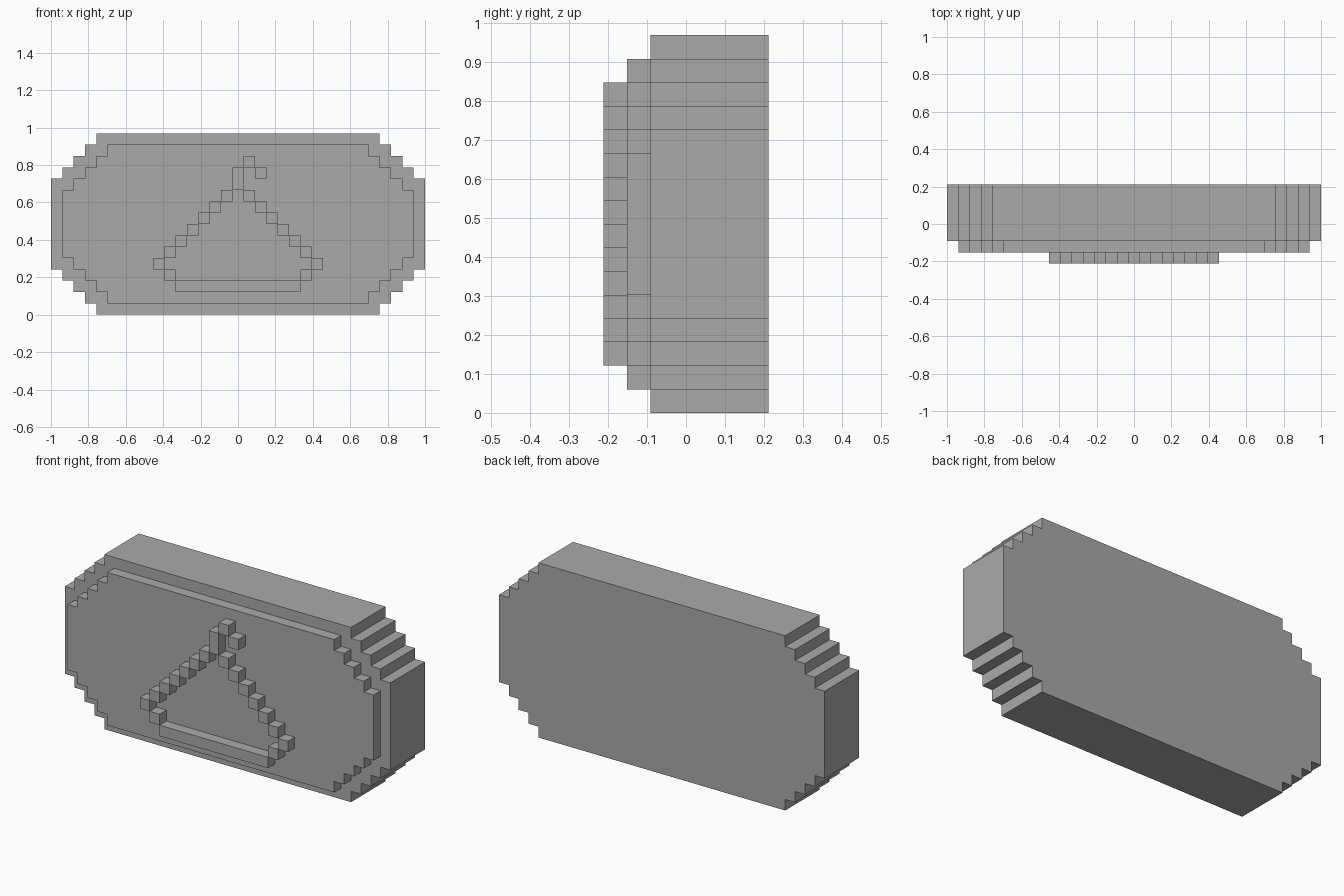
import bpy
import bmesh
from mathutils import Matrix, Vector

if "Cube" in bpy.data.objects:
    bpy.data.objects.remove(bpy.data.objects["Cube"], do_unlink=True)

COLS, ROWS = 33, 16
U = 2 / COLS  # size of one grid cell

grey = bpy.data.materials.new("plain grey")
grey.use_nodes = True
COLOUR = (0.4, 0.4, 0.4, 1)
grey.diffuse_color = COLOUR
grey.node_tree.nodes["Principled BSDF"].inputs["Base Color"].default_value = COLOUR


def make_object(name, bm):
    bmesh.ops.recalc_face_normals(bm, faces=bm.faces)
    mesh = bpy.data.meshes.new(name)
    bm.to_mesh(mesh)
    bm.free()
    mesh.materials.append(grey)
    obj = bpy.data.objects.new(name, mesh)
    bpy.context.collection.objects.link(obj)
    return obj


def stepped_slab(name, inset, front, back):
    """Rectangle with four one-cell stair steps on each corner, extruded in y."""
    half_w, half_h = COLS / 2 - inset, ROWS / 2 - inset
    corner = [(half_w, half_h - 4)]
    for i in range(4):
        z = half_h - 4 + i
        corner += [(half_w - i - 1, z), (half_w - i - 1, z + 1)]
    right = [(x, -z) for x, z in reversed(corner)] + corner
    outline = right + [(-x, z) for x, z in reversed(right)]
    bm = bmesh.new()
    verts = [bm.verts.new((x * U, front * U, (z + ROWS / 2) * U)) for x, z in outline]
    face = bm.faces.new(verts)
    result = bmesh.ops.extrude_face_region(bm, geom=[face], use_keep_orig=True)
    moved = [v for v in result["geom"] if isinstance(v, bmesh.types.BMVert)]
    bmesh.ops.translate(bm, verts=moved, vec=(0, (back - front) * U, 0))
    return make_object(name, bm)


def add_block(bm, col, row, width=1, height=1):
    """Raised block; col counts from the centre column, row from the ground."""
    centre = Vector((col, -3, row + height / 2)) * U
    size = Matrix.Diagonal((width * U, U, height * U, 1))
    bmesh.ops.create_cube(bm, size=1, matrix=Matrix.Translation(centre) @ size)


# Thick body and the thinner raised panel on its front
stepped_slab("body", 0, -1.5, 3.5)
stepped_slab("front_panel", 1, -2.5, -1.5)

# Hanger shoulders: mirrored diagonal steps with turned-in ends
bm = bmesh.new()
for side in (-1, 1):
    for step in range(1, 8):
        add_block(bm, side * step, 11 - step)
    add_block(bm, side * 6, 3)
make_object("hanger_shoulders", bm)

# Hanger bottom bar
bm = bmesh.new()
add_block(bm, 0, 2, width=11)
make_object("hanger_bar", bm)

# Hanger hook
bm = bmesh.new()
add_block(bm, 0, 11, height=2)
add_block(bm, 1, 13)
add_block(bm, 2, 12)
make_object("hanger_hook", bm)
